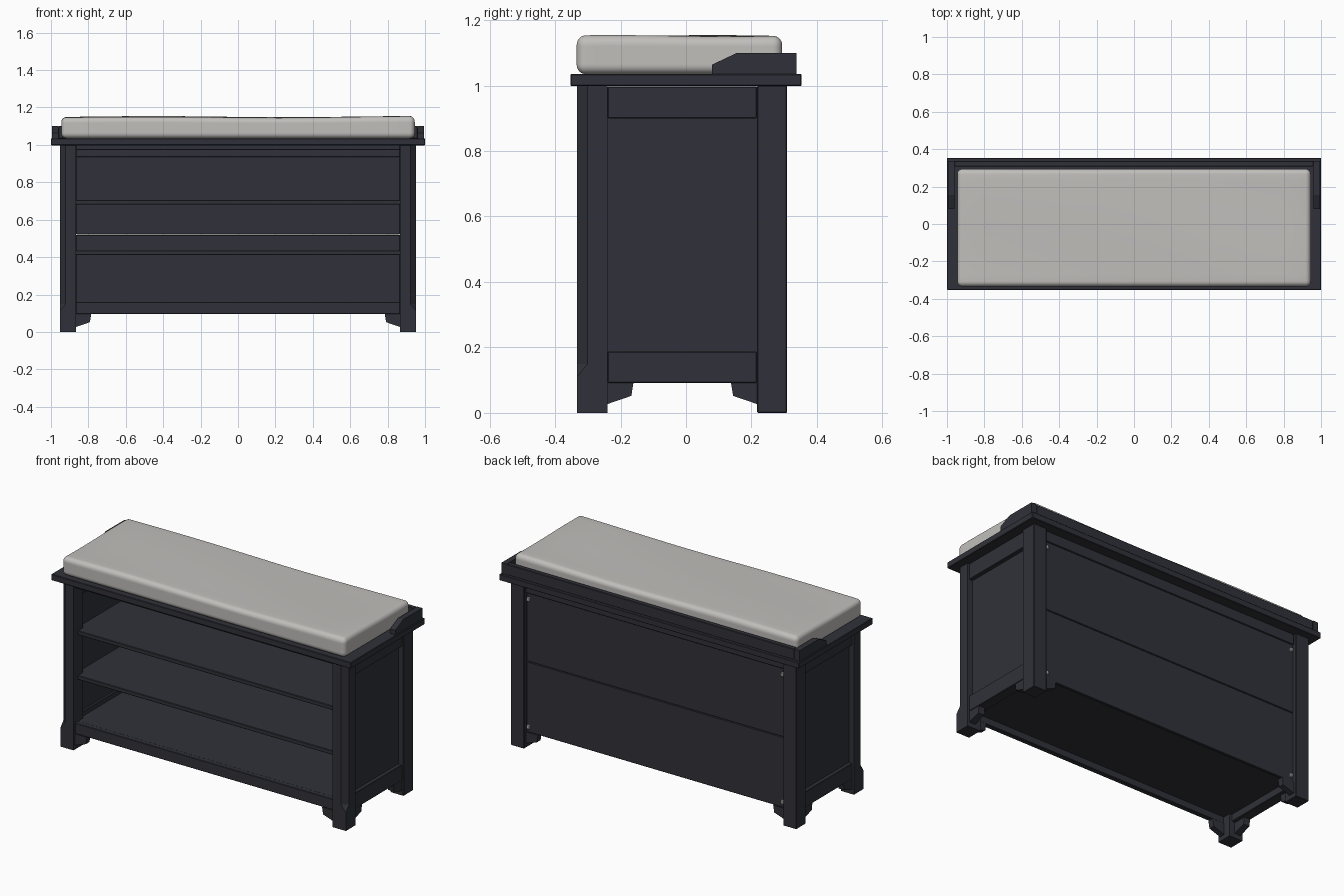
import bpy, bmesh, math
from mathutils import Vector

if "Cube" in bpy.data.objects:
    bpy.data.objects.remove(bpy.data.objects["Cube"])


def material(name, rgb):
    m = bpy.data.materials.new(name)
    m.diffuse_color = (*rgb, 1)
    m.use_nodes = True
    m.node_tree.nodes["Principled BSDF"].inputs["Base Color"].default_value = m.diffuse_color
    return m


NAVY = material("dark navy paint", (0.03, 0.031, 0.041))
FABRIC = material("light grey fabric", (0.53, 0.52, 0.5))
METAL = material("grey metal", (0.45, 0.45, 0.45))


def finish(name, bm, mat, bevel=0.0):
    bmesh.ops.recalc_face_normals(bm, faces=bm.faces)
    me = bpy.data.meshes.new(name)
    bm.to_mesh(me)
    bm.free()
    me.materials.append(mat)
    ob = bpy.data.objects.new(name, me)
    bpy.context.collection.objects.link(ob)
    if bevel:
        mod = ob.modifiers.new("edge", 'BEVEL')
        mod.width = bevel
        mod.segments = 1
    return ob


def box(name, x, y, z, mat=NAVY, bevel=0.003):
    bm = bmesh.new()
    bmesh.ops.create_cube(bm, size=1)
    for v in bm.verts:
        v.co = Vector([(a + b) / 2 + c * (b - a) for c, (a, b) in zip(v.co, (x, y, z))])
    return finish(name, bm, mat, bevel)


def prism(name, pts, offset, mat=NAVY):
    """Extrude a flat polygon of 3D points along offset."""
    bm = bmesh.new()
    f = bm.faces.new([bm.verts.new(p) for p in pts])
    r = bmesh.ops.extrude_face_region(bm, geom=[f])
    vs = [g for g in r["geom"] if isinstance(g, bmesh.types.BMVert)]
    bmesh.ops.translate(bm, verts=vs, vec=offset)
    return finish(name, bm, mat)


def span(s, a, b):
    return (min(s * a, s * b), max(s * a, s * b))


def front_leg(s):
    """Post whose outer front corner has a stopped chamfer."""
    ob = box("front_leg", span(s, 0.865, 0.953), (-0.333, -0.24), (0, 1.0), bevel=0)
    bm = bmesh.new()
    bm.from_mesh(ob.data)
    for z in (0.11, 0.15):
        bmesh.ops.bisect_plane(bm, geom=bm.verts[:] + bm.edges[:] + bm.faces[:],
                               plane_co=(0, 0, z), plane_no=(0, 0, 1))
    # lower block stays square, upper part loses its corner
    edge = [e for e in bm.edges
            if all(abs(v.co.x) > 0.95 and v.co.y < -0.33 and v.co.z > 0.149 for v in e.verts)]
    bmesh.ops.bevel(bm, geom=edge, offset=0.032, offset_type='OFFSET',
                    segments=1, affect='EDGES')
    bm.to_mesh(ob.data)
    bm.free()


# bracket outline: distance from leg, height
BRACKET = [(0, 0.095), (0.08, 0.095), (0.073, 0.052), (0, 0.027)]

for s in (-1, 1):
    front_leg(s)
    box("back_leg", span(s, 0.865, 0.953), (0.217, 0.309), (0, 1.0))
    # side frame
    box("side_top_rail", span(s, 0.88, 0.943), (-0.24, 0.217), (0.9, 0.997))
    box("side_bottom_rail", span(s, 0.88, 0.943), (-0.24, 0.217), (0.092, 0.187))
    box("side_panel", span(s, 0.895, 0.92), (-0.24, 0.217), (0.18, 0.91), bevel=0)
    # corner brackets
    for y0, d in ((-0.24, 1), (0.217, -1)):
        prism("side_bracket", [(s * 0.9, y0 + d * a, z) for a, z in BRACKET], (s * 0.04, 0, 0))
    for y0, d in ((-0.32, 0.035), (0.255, 0.035)):
        prism("long_bracket", [(s * (0.865 - a), y0, z) for a, z in BRACKET], (0, d, 0))
    # raised ledge ends on the top
    prism("gallery_end", [(s * 0.96, y, z) for y, z in
                          ((0.08, 1.034), (0.08, 1.064), (0.156, 1.1), (0.337, 1.1), (0.337, 1.034))],
          (s * 0.034, 0, 0))
    # fixing clips on the back
    for z in (0.13, 0.9):
        box("back_clip", span(s, 0.838, 0.858), (0.283, 0.297), (z - 0.012, z + 0.012), METAL)

# top board and gallery rail
box("top_board", (-1, 1), (-0.353, 0.353), (0.998, 1.035))
box("gallery_back", (-0.96, 0.96), (0.308, 0.337), (1.034, 1.1))

# front rails
box("front_top_rail", (-0.866, 0.866), (-0.315, -0.285), (0.972, 1.0))
box("front_bottom_rail", (-0.866, 0.866), (-0.318, -0.288), (0.095, 0.16))

# shelves
box("bottom_board", (-0.9, 0.9), (-0.29, 0.27), (0.135, 0.16), bevel=0)
for z in (0.41, 0.68):
    box("shelf", (-0.896, 0.896), (-0.29, 0.268), (z, z + 0.025))

# back: two panels with a seam, and a top rail
for z0, z1 in ((0.095, 0.519), (0.521, 0.94)):
    box("back_panel", (-0.866, 0.866), (0.267, 0.285), (z0, z1))
box("back_top_rail", (-0.866, 0.866), (0.255, 0.292), (0.935, 1.0))

# cushion: rounded box with a softly uneven top
N, K, R = 24, 4, 0.028
half = Vector((0.945, 0.314, 0.057))
centre = Vector((0, -0.02, 1.092))


def remap(t, h):
    """Pack K grid steps into each rounded border."""
    i = round(abs(t) * N)
    m = N // 2
    inner = m - K
    return math.copysign((h - R) * i / inner if i <= inner else h - R + R * (i - inner) / K, t)


bm = bmesh.new()
bmesh.ops.create_cube(bm, size=1)
bmesh.ops.subdivide_edges(bm, edges=bm.edges[:], cuts=N - 1, use_grid_fill=True)
for v in bm.verts:
    p = Vector([remap(c, h) for c, h in zip(v.co, half)])
    q = Vector([max(-(h - R), min(h - R, c)) for c, h in zip(p, half)])
    p = q + (p - q).normalized() * R
    up = max(0, p.z / half.z)
    p.z += up * (0.003 * math.sin(4.5 * p.x + 3.6) + 0.002 * math.cos(9 * p.y + 2 * p.x))
    v.co = p + centre
for f in bm.faces:
    f.smooth = True
finish("seat_cushion", bm, FABRIC)
